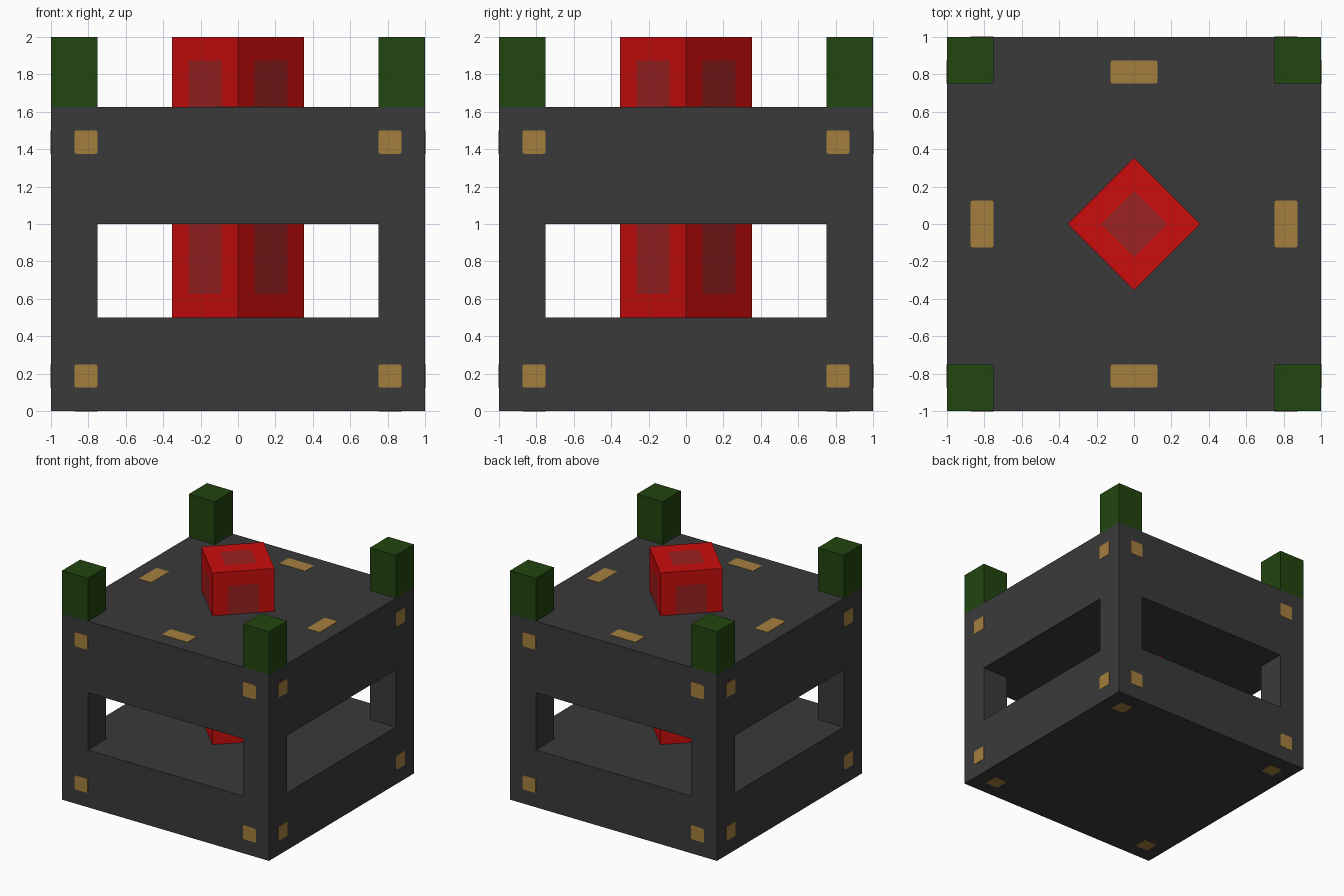
import bpy, bmesh, math
from mathutils import Vector, Matrix

if "Cube" in bpy.data.objects:
    bpy.data.objects.remove(bpy.data.objects["Cube"])


def material(name, rgb):
    m = bpy.data.materials.new(name)
    m.diffuse_color = (*rgb, 1)
    m.use_nodes = True
    m.node_tree.nodes["Principled BSDF"].inputs["Base Color"].default_value = m.diffuse_color
    return m


GREY = material("dark_grey", (0.042, 0.042, 0.042))
GREEN = material("dark_green", (0.016, 0.058, 0.005))
RED = material("red", (0.604, 0.004, 0.004))
MAROON = material("dull_red", (0.33, 0.016, 0.016))
TAN = material("tan", (0.376, 0.212, 0.048))


def add_object(name, bm, *mats):
    bmesh.ops.recalc_face_normals(bm, faces=bm.faces[:])
    me = bpy.data.meshes.new(name)
    bm.to_mesh(me)
    bm.free()
    ob = bpy.data.objects.new(name, me)
    for m in mats:
        me.materials.append(m)
    bpy.context.collection.objects.link(ob)
    return ob


def box_mesh(center, size):
    bm = bmesh.new()
    bmesh.ops.create_cube(bm, size=1)
    bmesh.ops.scale(bm, vec=size, verts=bm.verts[:])
    bmesh.ops.translate(bm, vec=center, verts=bm.verts[:])
    return bm


def plate(name, center, normal, width, height):
    """Thin plate with rounded corners, centred on a body face."""
    bm = box_mesh((0, 0, 0), (width, height, 0.006))
    upright = [e for e in bm.edges
               if abs(e.verts[0].co.z - e.verts[1].co.z) > 0.003]
    bmesh.ops.bevel(bm, geom=upright, offset=0.012, offset_type='OFFSET',
                    segments=2, profile=0.5, affect='EDGES')
    # width runs horizontally along the face
    n = Vector(normal)
    u = Vector((1, 0, 0)) if abs(n.z) > 0.5 else Vector((0, 0, 1)).cross(n)
    v = n.cross(u)
    rot = Matrix((u, v, n)).transposed().to_4x4()
    bmesh.ops.transform(bm, matrix=Matrix.Translation(center) @ rot,
                        verts=bm.verts[:])
    return add_object(name, bm, TAN)


# Body block with a window passing through in both directions
body = add_object("body", box_mesh((0, 0, 0.8125), (2, 2, 1.625)), GREY)
for label, size in (("x", (2.4, 1.5, 0.5)), ("y", (1.5, 2.4, 0.5))):
    cutter = add_object("window_cutter_" + label, box_mesh((0, 0, 0.75), size), GREY)
    mod = body.modifiers.new("window_" + label, 'BOOLEAN')
    mod.operation = 'DIFFERENCE'
    mod.solver = 'EXACT'
    mod.object = cutter
    cutter.hide_render = True
    cutter.hide_set(True)

# Bake the window cuts and drop the cutters
bpy.context.view_layer.update()
cut = bpy.data.meshes.new_from_object(
    body.evaluated_get(bpy.context.evaluated_depsgraph_get()))
body.modifiers.clear()
body.data = cut
for label in "xy":
    bpy.data.objects.remove(bpy.data.objects["window_cutter_" + label])

# Corner posts on the roof
for sx in (-1, 1):
    for sy in (-1, 1):
        add_object("corner_post",
                   box_mesh((sx * 0.875, sy * 0.875, 1.8125), (0.25, 0.25, 0.375)),
                   GREEN)

# Central column, turned 45 degrees, with an inset panel on each face
bm = box_mesh((0, 0, 1.25), (0.5, 0.5, 1.5))
panels = bm.faces[:]
bmesh.ops.inset_individual(bm, faces=panels, thickness=0.125, use_even_offset=True)
for f in panels:
    f.material_index = 1
bmesh.ops.rotate(bm, matrix=Matrix.Rotation(math.pi / 4, 3, 'Z'), verts=bm.verts[:])
add_object("core_column", bm, RED, MAROON)

# Square studs near the corners of each wall
for i in range(4):
    n = Vector((round(math.cos(i * math.pi / 2)), round(math.sin(i * math.pi / 2)), 0))
    side = Vector((-n.y, n.x, 0))
    for s in (-0.8125, 0.8125):
        for z in (0.1875, 1.4375):
            plate("wall_stud", n + side * s + Vector((0, 0, z)), n, 0.125, 0.125)
    # Long stud on the roof beside this wall
    w, h = (0.125, 0.25) if abs(n.x) > 0.5 else (0.25, 0.125)
    plate("roof_stud", n * 0.8125 + Vector((0, 0, 1.625)), (0, 0, 1), w, h)

# Square studs on the underside corners
for sx in (-0.8125, 0.8125):
    for sy in (-0.8125, 0.8125):
        plate("base_stud", Vector((sx, sy, 0)), (0, 0, -1), 0.125, 0.125)
